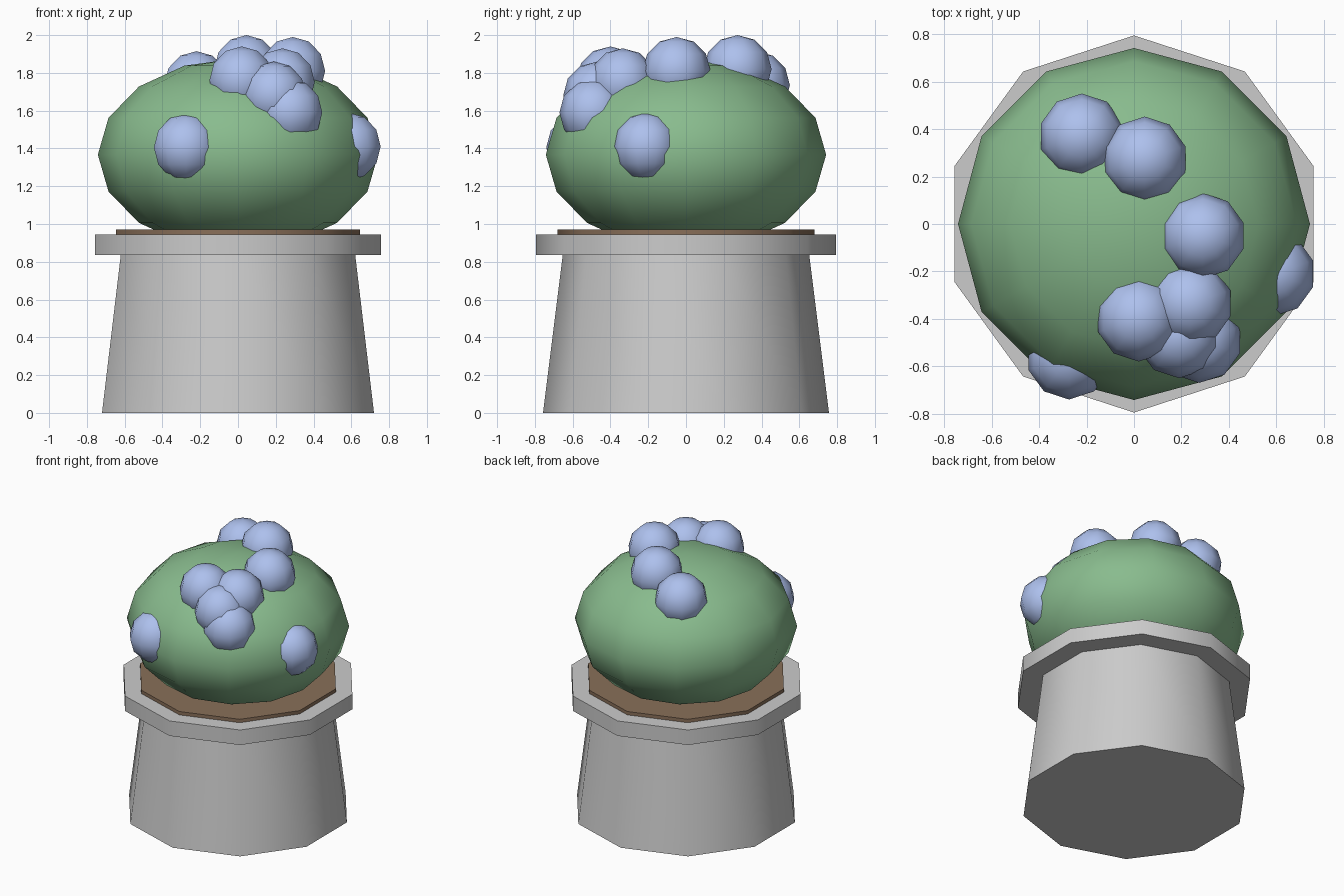
import bpy
import math

if "Cube" in bpy.data.objects:
    bpy.data.objects.remove(bpy.data.objects["Cube"])


def finish(name, mat=None, angle=40):
    ob = bpy.context.object
    ob.name = name
    bpy.ops.object.shade_smooth_by_angle(angle=math.radians(angle))
    if mat:
        ob.data.materials.append(mat)
    return ob


def material(name, rgb):
    m = bpy.data.materials.new(name)
    m.diffuse_color = (*rgb, 1)
    m.use_nodes = True
    m.node_tree.nodes["Principled BSDF"].inputs["Base Color"].default_value = m.diffuse_color
    return m


def frustum(name, r1, r2, z1, z2, mat=None):
    bpy.ops.mesh.primitive_cone_add(vertices=10, radius1=r1, radius2=r2,
                                    depth=z2 - z1, location=(0, 0, (z1 + z2) / 2))
    return finish(name, mat)


def ball(name, segments, rings, scale, loc, mat):
    bpy.ops.mesh.primitive_uv_sphere_add(segments=segments, ring_count=rings,
                                         radius=1, location=loc)
    bpy.context.object.scale = scale
    bpy.ops.object.transform_apply(location=False, rotation=False, scale=True)
    return finish(name, mat, 60)


green = material("leaf_green", (0.25, 0.5, 0.27))
blue = material("flower_blue", (0.42, 0.53, 0.85))
brown = material("soil_brown", (0.25, 0.16, 0.1))

# Ten-sided pot with rim and soil
frustum("pot_body", 0.757, 0.652, 0, 0.84)
frustum("pot_rim", 0.795, 0.795, 0.835, 0.945)
frustum("soil", 0.68, 0.68, 0.9, 0.97, brown)

# Bush
ball("bush", 12, 8, (0.742, 0.742, 0.51), (0, 0, 1.367), green)

# Flower blobs on the bush
blobs = [
    (-0.22, 0.37, 1.735), (0.045, 0.273, 1.82), (0.29, -0.05, 1.81),
    (0.02, -0.40, 1.76), (0.235, -0.335, 1.75), (0.19, -0.47, 1.68),
    (0.275, -0.49, 1.59), (-0.274, -0.56, 1.405), (0.584, -0.21, 1.41),
]
for i, p in enumerate(blobs):
    ball(f"flower_{i + 1}", 10, 6, (0.18, 0.18, 0.18), p, blue)
